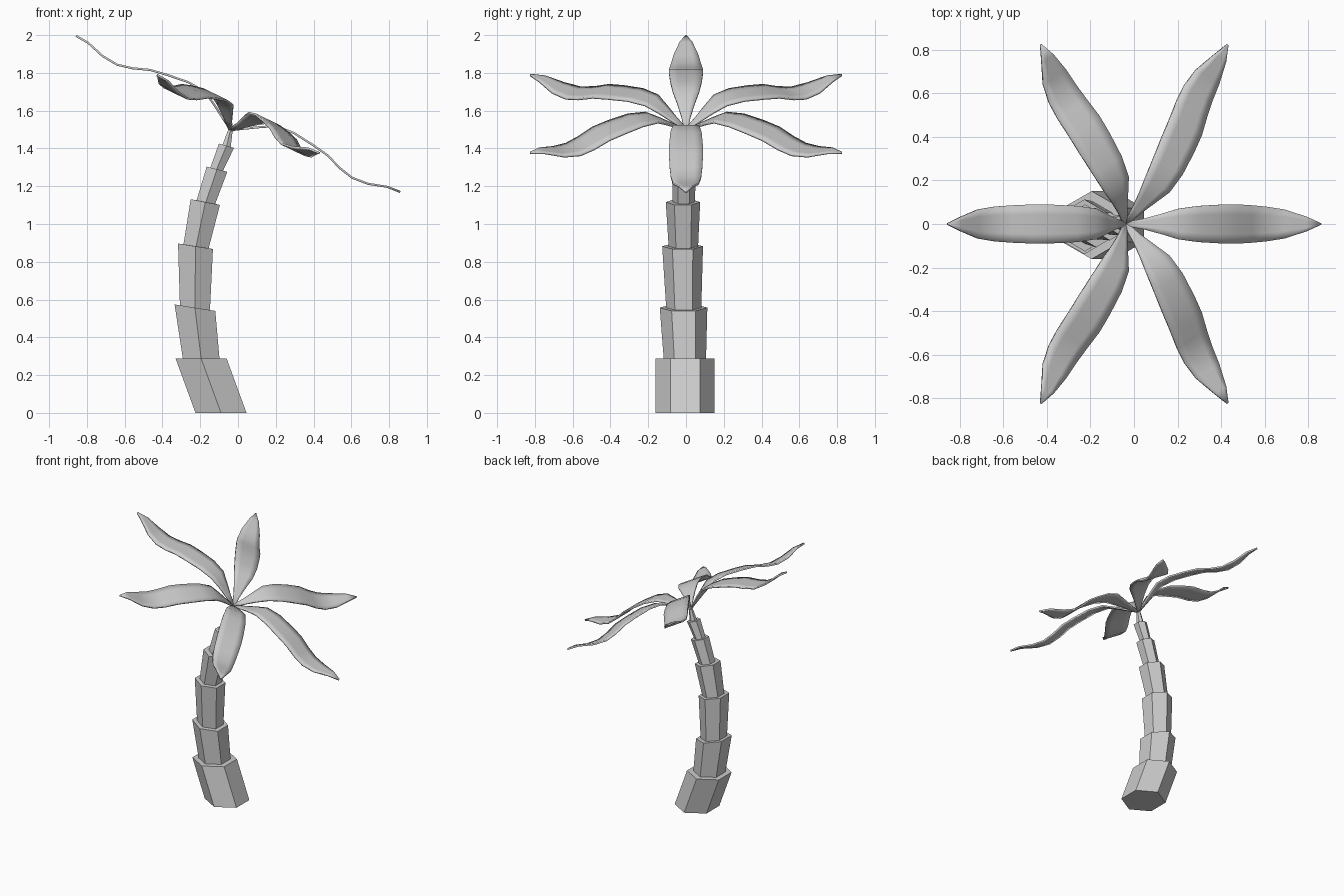
import bpy, bmesh
from math import sin, cos, pi, radians
from mathutils import Matrix, Vector

if "Cube" in bpy.data.objects:
    bpy.data.objects.remove(bpy.data.objects["Cube"])


def finish(name, bm):
    bmesh.ops.recalc_face_normals(bm, faces=bm.faces)
    me = bpy.data.meshes.new(name)
    bm.to_mesh(me)
    bm.free()
    ob = bpy.data.objects.new(name, me)
    bpy.context.collection.objects.link(ob)
    return ob


# Trunk: stepped hexagonal rings (x, y, z, radius, tilt in degrees)
RINGS = [
    (-0.090, -0.005, 0.000, 0.156, 0), (-0.195, -0.005, 0.287, 0.156, 0),
    (-0.195, -0.006, 0.287, 0.112, 0), (-0.228, -0.013, 0.557, 0.126, 9),
    (-0.228, -0.012, 0.557, 0.093, 9), (-0.225, -0.018, 0.882, 0.108, 9),
    (-0.222, -0.014, 0.882, 0.078, 9), (-0.173, -0.016, 1.116, 0.091, 11),
    (-0.170, -0.012, 1.116, 0.058, 11), (-0.111, -0.010, 1.290, 0.065, 14),
    (-0.113, -0.008, 1.290, 0.040, 14), (-0.061, -0.005, 1.414, 0.048, 16),
    (-0.060, -0.003, 1.414, 0.026, 16), (-0.040, 0.000, 1.497, 0.014, 20),
]
bm = bmesh.new()
rows = []
for x, y, z, r, tilt in RINGS:
    rot = Matrix.Rotation(radians(tilt), 3, 'Y')
    rows.append([bm.verts.new(Vector((x, y, z)) + rot @ Vector(
        (r * cos(pi / 6 + i * pi / 3), r * sin(pi / 6 + i * pi / 3), 0))) for i in range(6)])
for a, b in zip(rows, rows[1:]):
    for i in range(6):
        j = (i + 1) % 6
        bm.faces.new((a[i], a[j], b[j], b[i]))
bm.faces.new(rows[0])
bm.faces.new(rows[-1])
finish("trunk", bm)

# Leaves: wavy blade (distance, height, half width) around a tilted crown
BLADE = [
    (0.00, 0.000, 0.010), (0.07, 0.043, 0.024), (0.14, 0.086, 0.046),
    (0.21, 0.124, 0.070), (0.31, 0.132, 0.083), (0.43, 0.118, 0.089),
    (0.52, 0.103, 0.090), (0.61, 0.070, 0.086), (0.69, 0.052, 0.080),
    (0.78, 0.060, 0.067), (0.88, 0.090, 0.034), (0.952, 0.095, 0.003),
]
crown = Matrix.Translation((-0.04, 0, 1.497)) @ Matrix.Rotation(radians(25.7), 4, 'Y')
for n in range(6):
    bm = bmesh.new()
    strips = [[bm.verts.new((u, s * w, h)) for s in (-1, -0.5, 0, 0.5, 1)] for u, h, w in BLADE]
    for a, b in zip(strips, strips[1:]):
        for i in range(4):
            bm.faces.new((a[i], b[i], b[i + 1], a[i + 1]))
    leaf = finish(f"leaf_{n + 1}", bm)
    leaf.data.polygons.foreach_set("use_smooth", [True] * len(leaf.data.polygons))
    leaf.matrix_world = crown @ Matrix.Rotation(n * pi / 3, 4, 'Z')
    solid = leaf.modifiers.new("thickness", 'SOLIDIFY')
    solid.thickness = 0.011
    solid.offset = 0
